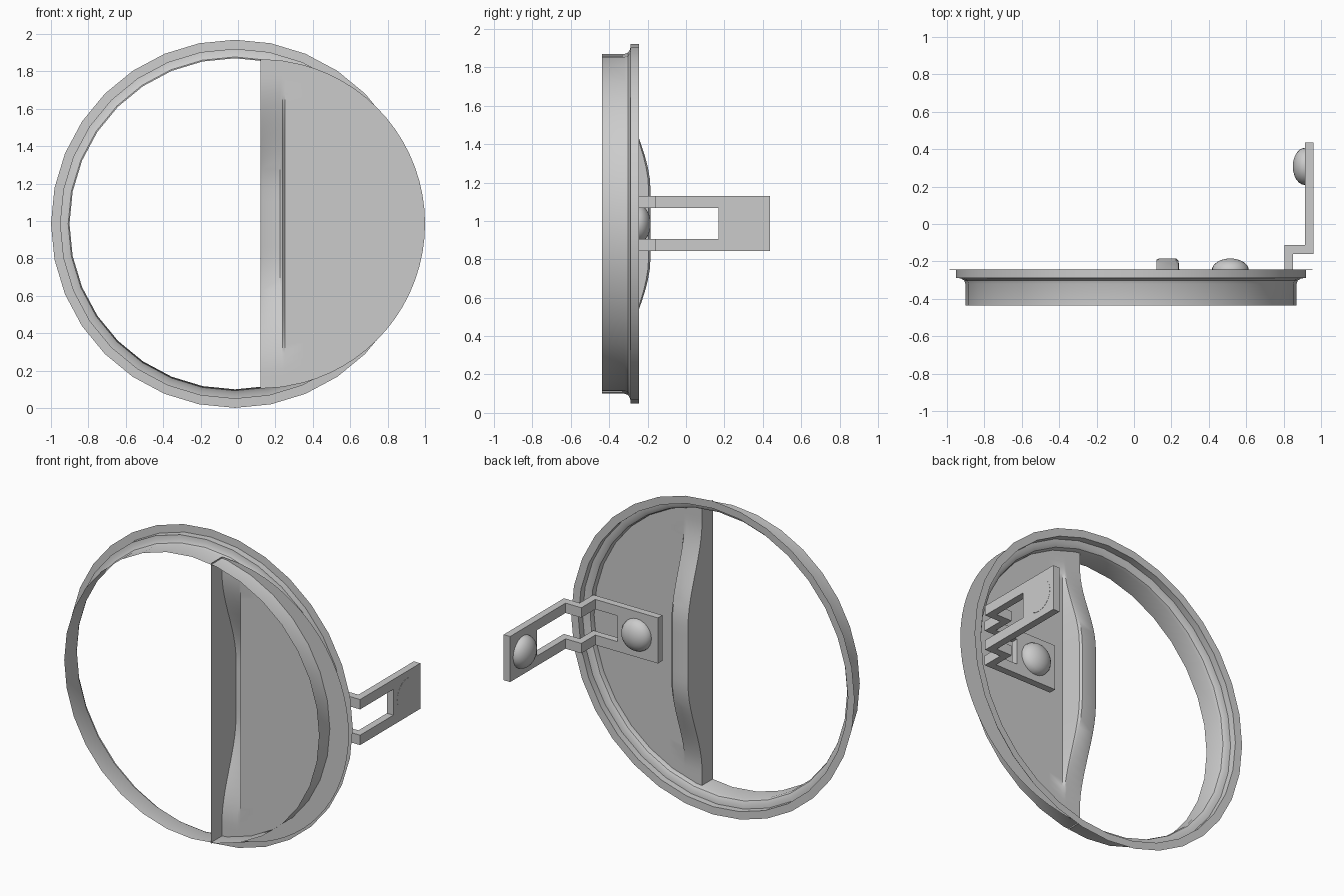
import bpy, bmesh
from math import sin, cos, pi, sqrt, radians

if "Cube" in bpy.data.objects:
    bpy.data.objects.remove(bpy.data.objects["Cube"])

CX, CZ = -0.016, 0.985      # ring centre
EDGE_X, R_PANEL = 0.12, 0.88


def finish(name, bm, smooth=True):
    bmesh.ops.remove_doubles(bm, verts=bm.verts, dist=1e-4)
    bmesh.ops.recalc_face_normals(bm, faces=bm.faces)
    me = bpy.data.meshes.new(name)
    bm.to_mesh(me)
    bm.free()
    ob = bpy.data.objects.new(name, me)
    bpy.context.collection.objects.link(ob)
    if smooth:
        bpy.ops.object.select_all(action='DESELECT')
        ob.select_set(True)
        bpy.context.view_layer.objects.active = ob
        bpy.ops.object.shade_smooth_by_angle(angle=radians(30))
    return ob


def grid(bm, rows, closed=False):
    """Skin quads between successive rows of points."""
    vs = [[bm.verts.new(p) for p in r] for r in rows]
    n = len(vs)
    for i in range(n if closed else n - 1):
        a, b = vs[i], vs[(i + 1) % n]
        for j in range(len(a) - 1):
            bm.faces.new((a[j], a[j + 1], b[j + 1], b[j]))


def prism(name, outline, z0, z1):
    """Extrude an xy outline upward in z."""
    bm = bmesh.new()
    face = bm.faces.new([bm.verts.new((x, y, z0)) for x, y in outline])
    ext = bmesh.ops.extrude_face_region(bm, geom=[face])
    top = [v for v in ext['geom'] if isinstance(v, bmesh.types.BMVert)]
    bmesh.ops.translate(bm, verts=top, vec=(0, 0, z1 - z0))
    return finish(name, bm, smooth=False)


# Rim ring: thin profile (radius, y) turned about the y axis
profile = [(0.885, -0.437), (0.885, -0.32), (0.892, -0.302), (0.91, -0.291),
           (0.936, -0.288), (0.936, -0.246), (0.984, -0.244)]
SIDES = 32
bm = bmesh.new()
grid(bm, [[(CX + r * cos(2 * pi * i / SIDES), y, CZ + r * sin(2 * pi * i / SIDES))
           for r, y in profile] for i in range(SIDES)], closed=True)
finish("rim_ring", bm)


# Half-disc panel with a front lip and a finger recess along the straight edge
def recess(dz):
    t = min(1, max(0, (0.78 - abs(dz)) / 0.6))
    return 0.145 * t * t * (3 - 2 * t)


columns = [(0.12, None), (0.12, 0.96), (0.132, 1), (0.225, 1), (0.238, 0.93), (0.25, 0)]
columns += [(EDGE_X + R_PANEL * sin(radians(a)), 0) for a in range(15, 91, 5)]
ROWS = 36
rows = []
for k in range(ROWS + 1):
    t = -cos(pi * k / ROWS) * 0.4 + (2 * k / ROWS - 1) * 0.6
    row = []
    for x, w in columns:
        dz = t * sqrt(max(0, R_PANEL ** 2 - (x - EDGE_X) ** 2))
        y = -0.437 if w is None else -0.33 + w * recess(dz)
        row.append((x, y, CZ + dz))
    rows.append(row)
bm = bmesh.new()
grid(bm, rows)
finish("half_panel", bm)

# Folding clip: two stepped arms joining two end plates
arm = [(0.65, -0.25), (0.805, -0.25), (0.805, -0.112), (0.915, -0.112), (0.915, 0.17),
       (0.96, 0.17), (0.96, -0.16), (0.85, -0.16), (0.85, -0.295), (0.65, -0.295)]
for side, z in (("lower", 0.843), ("upper", 1.067)):
    prism("clip_arm_" + side, arm, z, z + 0.062)
prism("clip_plate_outer", [(0.915, 0.17), (0.915, 0.437), (0.96, 0.437), (0.96, 0.17)], 0.843, 1.129)
prism("clip_plate_inner", [(0.37, -0.25), (0.65, -0.25), (0.65, -0.295), (0.37, -0.295)], 0.843, 1.129)


# Domed studs on the inner faces of the clip plates
def stud(name, base, axis):
    bm = bmesh.new()
    prof = [(0, -0.046), (0.1, -0.046), (0.1, 0)]
    prof += [(0.1 * cos(radians(a)), 0.066 * sin(radians(a))) for a in range(15, 91, 15)]
    ring = []
    for i in range(24):
        c, s = cos(2 * pi * i / 24), sin(2 * pi * i / 24)
        if axis == 'x':
            ring.append([(base[0] - h, base[1] + r * c, CZ + r * s) for r, h in prof])
        else:
            ring.append([(base[0] + r * c, base[1] + h, CZ + r * s) for r, h in prof])
    grid(bm, ring, closed=True)
    finish(name, bm)


stud("stud_outer", (0.915, 0.308), 'x')
stud("stud_inner", (0.515, -0.25), 'y')
